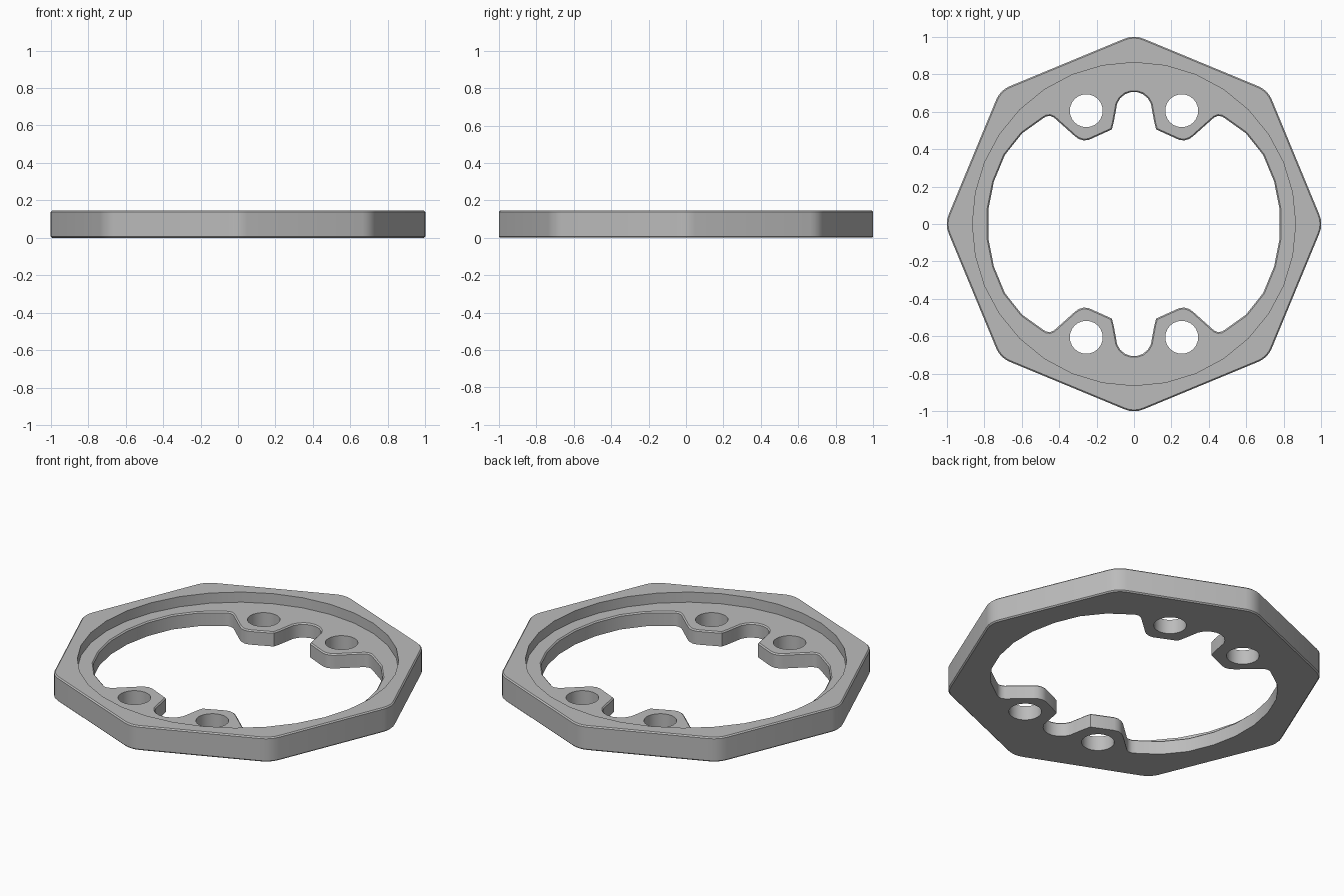
import bpy, bmesh
from math import sin, cos, radians, pi
from mathutils import Vector

cube = bpy.data.objects.get("Cube")
if cube:
    bpy.data.objects.remove(cube)

HEIGHT, FLOOR, CHAMFER = 0.145, 0.085, 0.007


def circle(radius, count, cx=0, cy=0):
    return [Vector((cx + radius * cos(2 * pi * i / count),
                    cy + radius * sin(2 * pi * i / count))) for i in range(count)]


def rounded_octagon(apothem=0.934, r=0.13, steps=4):
    # Octagon with a corner on each axis and small arcs at the corners
    reach = (apothem - r) / cos(pi / 8)
    points = []
    for corner in range(8):
        mid = corner * pi / 4
        for s in range(steps + 1):
            a = mid + (s / steps - 0.5) * pi / 4
            points.append(Vector((reach * cos(mid) + r * cos(a),
                                  reach * sin(mid) + r * sin(a))))
    return points


def offset(loop, d):
    # Push a counter-clockwise loop outward by d with mitred corners
    result = []
    for i, p in enumerate(loop):
        a = (p - loop[i - 1]).normalized()
        b = (loop[(i + 1) % len(loop)] - p).normalized()
        na, nb = Vector((a.y, -a.x)), Vector((b.y, -b.x))
        result.append(p + (na + nb) * d / (1 + na.dot(nb)))
    return result


def opening():
    # One quarter of the opening: round side, lug, flared slot; then mirrored
    q = [Vector((0.782 * cos(radians(a)), 0.782 * sin(radians(a))))
         for a in (5.625, 16.875, 28.125)]
    q += [Vector(p) for p in ((0.597, 0.485), (0.485, 0.565), (0.468, 0.575),
                              (0.448, 0.577), (0.428, 0.569), (0.315, 0.468),
                              (0.295, 0.454), (0.268, 0.446), (0.24, 0.45),
                              (0.118, 0.505), (0.109, 0.54))]
    q += [Vector((0.096 * cos(radians(a)), 0.61 + 0.096 * sin(radians(a))))
          for a in range(0, 90, 20)]
    half = q + [Vector((-p.x, p.y)) for p in reversed(q)]
    return half + [-p for p in half]


bm = bmesh.new()


def wall(rings):
    # Join stacked loops with quads; return the bottom and top edge loops
    rows = [[bm.verts.new((p.x, p.y, z)) for p in loop] for loop, z in rings]
    n = len(rows[0])
    for low, high in zip(rows, rows[1:]):
        for i in range(n):
            j = (i + 1) % n
            bm.faces.new((low[i], low[j], high[j], high[i]))
    return [[bm.edges.get((row[i], row[(i + 1) % n])) for i in range(n)]
            for row in (rows[0], rows[-1])]


def cap(*loops):
    bmesh.ops.triangle_fill(bm, use_beauty=True, use_dissolve=False,
                            edges=[e for loop in loops for e in loop],
                            normal=(0, 0, 1))


# Walls of the outer edge, the recess, the opening and the four screw holes
outer, inner = rounded_octagon(), opening()
inset = offset(outer, -CHAMFER)
outer_low, outer_top = wall([(inset, 0), (outer, CHAMFER),
                             (outer, HEIGHT - CHAMFER), (inset, HEIGHT)])
recess_low, recess_top = wall([(circle(0.863, 32), FLOOR),
                               (circle(0.863, 32), HEIGHT)])
inner_low, inner_top = wall([(inner, 0), (inner, FLOOR - CHAMFER),
                             (offset(inner, CHAMFER), FLOOR)])
holes = []
for sx in (-1, 1):
    for sy in (-1, 1):
        ring = circle(0.088, 24, sx * 0.255, sy * 0.605)
        holes.append(wall([(ring, 0), (ring, FLOOR)]))

# Flat faces: underside, recessed floor and top rim
cap(outer_low, inner_low, *[h[0] for h in holes])
cap(recess_low, inner_top, *[h[1] for h in holes])
cap(outer_top, recess_top)
bmesh.ops.recalc_face_normals(bm, faces=bm.faces)

mesh = bpy.data.meshes.new("mounting_ring")
bm.to_mesh(mesh)
bm.free()
ring_object = bpy.data.objects.new("mounting_ring", mesh)
bpy.context.collection.objects.link(ring_object)

grey = bpy.data.materials.new("plain_grey")
grey.use_nodes = True
colour = (0.5, 0.5, 0.5, 1)
grey.diffuse_color = colour
grey.node_tree.nodes["Principled BSDF"].inputs["Base Color"].default_value = colour
mesh.materials.append(grey)

bpy.ops.object.select_all(action="DESELECT")
ring_object.select_set(True)
bpy.context.view_layer.objects.active = ring_object
bpy.ops.object.shade_smooth_by_angle(angle=radians(30))
